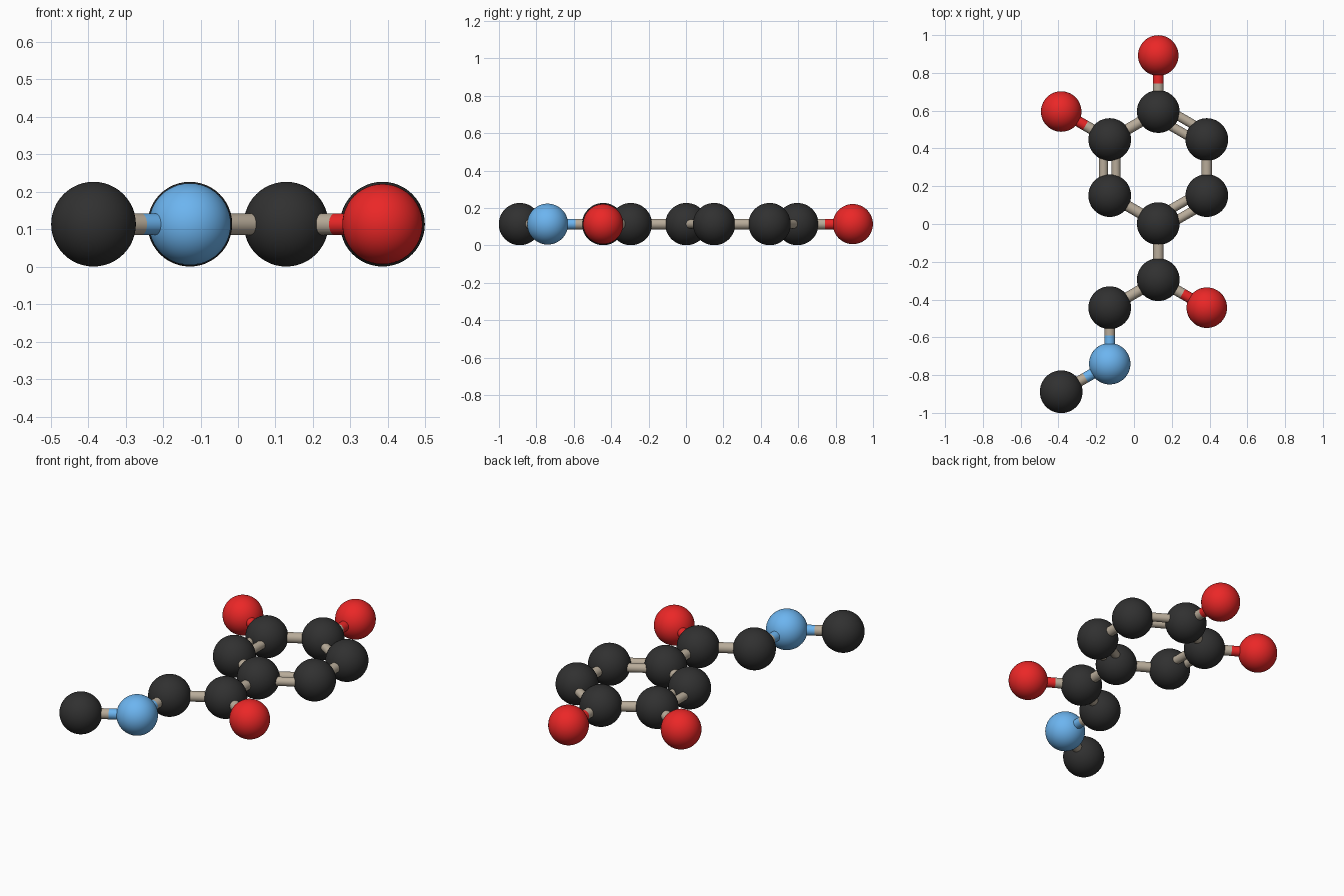
import bpy
from math import cos, pi
from mathutils import Vector

if "Cube" in bpy.data.objects:
    bpy.data.objects.remove(bpy.data.objects["Cube"])

B = 0.2967             # bond length
DX = B * cos(pi / 6)   # horizontal step of the hexagonal lattice
Z = 0.1135             # height of the flat molecule
Y0 = 0.002


def material(name, rgb):
    m = bpy.data.materials.new(name)
    m.diffuse_color = (*rgb, 1)
    m.use_nodes = True
    m.node_tree.nodes["Principled BSDF"].inputs["Base Color"].default_value = m.diffuse_color
    return m


DARK = material("carbon_dark", (0.03, 0.03, 0.03))
RED = material("oxygen_red", (0.83, 0.02, 0.02))
BLUE = material("nitrogen_blue", (0.15, 0.46, 0.87))
TAN = material("bond_tan", (0.48, 0.41, 0.32))

# element: radius, atom material, bond material
KINDS = {"carbon": (0.113, DARK, TAN),
         "oxygen": (0.1072, RED, RED),
         "nitrogen": (0.1095, BLUE, BLUE)}

# name: element, lattice column (in DX), row (in B)
ATOMS = {
    "ring_bottom": ("carbon", 0.5, 0),
    "ring_lower_right": ("carbon", 1.5, 0.5),
    "ring_upper_right": ("carbon", 1.5, 1.5),
    "ring_top": ("carbon", 0.5, 2),
    "ring_upper_left": ("carbon", -0.5, 1.5),
    "ring_lower_left": ("carbon", -0.5, 0.5),
    "top_oxygen": ("oxygen", 0.5, 3),
    "left_oxygen": ("oxygen", -1.5, 2),
    "chain_first": ("carbon", 0.5, -1),
    "chain_oxygen": ("oxygen", 1.5, -1.5),
    "chain_second": ("carbon", -0.5, -1.5),
    "chain_nitrogen": ("nitrogen", -0.5, -2.5),
    "chain_end": ("carbon", -1.5, -3),
}

# pairs of atoms and bond order
BONDS = [
    ("ring_bottom", "ring_lower_right", 2),
    ("ring_lower_right", "ring_upper_right", 1),
    ("ring_upper_right", "ring_top", 2),
    ("ring_top", "ring_upper_left", 1),
    ("ring_upper_left", "ring_lower_left", 2),
    ("ring_lower_left", "ring_bottom", 1),
    ("ring_top", "top_oxygen", 1),
    ("ring_upper_left", "left_oxygen", 1),
    ("ring_bottom", "chain_first", 1),
    ("chain_first", "chain_oxygen", 1),
    ("chain_first", "chain_second", 1),
    ("chain_second", "chain_nitrogen", 1),
    ("chain_nitrogen", "chain_end", 1),
]


def position(name):
    _, col, row = ATOMS[name]
    return Vector((col * DX, row * B + Y0, Z))


def finish(name, mat):
    ob = bpy.context.object
    ob.name = name
    ob.data.materials.append(mat)
    bpy.ops.object.shade_smooth_by_angle()


def rod(name, a, b, radius, mat):
    d = b - a
    bpy.ops.mesh.primitive_cylinder_add(
        vertices=32, radius=radius, depth=d.length, location=(a + b) / 2,
        rotation=d.to_track_quat('Z', 'Y').to_euler())
    finish(name, mat)


# atoms
for name, (kind, _, _) in ATOMS.items():
    radius, mat, _ = KINDS[kind]
    bpy.ops.mesh.primitive_uv_sphere_add(
        segments=48, ring_count=24, radius=radius, location=position(name))
    finish(name + "_atom", mat)

# bonds: one rod, or two side by side, split at the middle where colours differ
for first, second, order in BONDS:
    a, b = position(first), position(second)
    side = (b - a).normalized().cross(Vector((0, 0, 1)))
    mat_a, mat_b = (KINDS[ATOMS[n][0]][2] for n in (first, second))
    shifts = (0,) if order == 1 else (-0.033, 0.033)
    radius = 0.0285 if order == 1 else 0.0245
    for s in shifts:
        p, q = a + side * s, b + side * s
        label = f"bond_{first}_to_{second}"
        if mat_a == mat_b:
            rod(label, p, q, radius, mat_a)
        else:
            mid = (p + q) / 2
            rod(label + "_near", p, mid, radius, mat_a)
            rod(label + "_far", mid, q, radius, mat_b)
